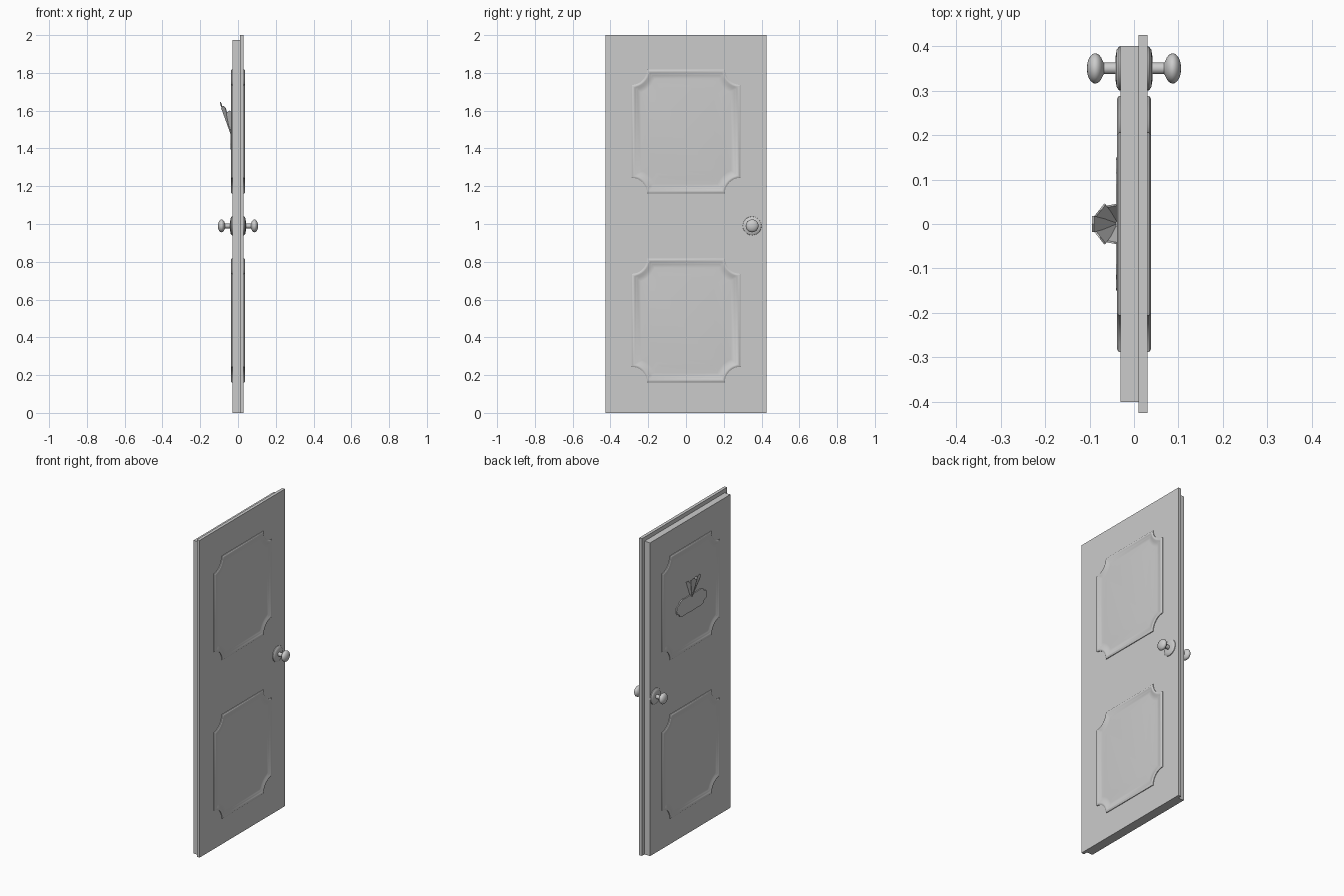
import bpy, bmesh, math
from mathutils import Vector

if "Cube" in bpy.data.objects:
    bpy.data.objects.remove(bpy.data.objects["Cube"])


def finish(bm, name, smooth=False):
    bmesh.ops.recalc_face_normals(bm, faces=bm.faces[:])
    me = bpy.data.meshes.new(name)
    bm.to_mesh(me)
    bm.free()
    ob = bpy.data.objects.new(name, me)
    bpy.context.collection.objects.link(ob)
    if smooth:
        bpy.ops.object.select_all(action='DESELECT')
        ob.select_set(True)
        bpy.context.view_layer.objects.active = ob
        bpy.ops.object.shade_smooth_by_angle(angle=math.radians(35))
    return ob


def box(name, lo, hi):
    bm = bmesh.new()
    bmesh.ops.create_cube(bm, size=1)
    for v in bm.verts:
        v.co = Vector([a + (c + 0.5) * (b - a) for a, b, c in zip(lo, hi, v.co)])
    return finish(bm, name)


def loft(bm, rings, caps=True):
    """Join closed rings of points into a skin."""
    loops = [[bm.verts.new(p) for p in ring] for ring in rings]
    n = len(loops[0])
    for a, b in zip(loops, loops[1:]):
        for i in range(n):
            bm.faces.new((a[i], a[(i + 1) % n], b[(i + 1) % n], b[i]))
    if caps:
        bm.faces.new(loops[0])
        bm.faces.new(loops[-1])


def scooped_outline(hw, hh, r, d, steps=8):
    """Rectangle with scooped corners, inset by d."""
    pts = []
    a0 = math.asin(d / (r + d))
    for sy, sz in ((1, 1), (-1, 1), (-1, -1), (1, -1)):
        arc = []
        for i in range(steps + 1):
            a = a0 + (math.pi / 2 - 2 * a0) * i / steps
            arc.append((sy * (hw - (r + d) * math.sin(a)),
                        sz * (hh - (r + d) * math.cos(a))))
        pts += arc if sy * sz > 0 else arc[::-1]
    return pts


# Door leaf and the wider rebate slab
box("door_leaf", (-0.03, -0.40, 0), (0.01, 0.40, 1.975))
box("door_rebate", (0.01, -0.425, 0), (0.03, 0.425, 2.0))

# Moulded panels: (inset, height) steps from the outer edge to the raised field
STEPS = [(0, -0.003), (0, 0.004), (0.006, 0.008), (0.013, 0.008), (0.018, 0.005),
         (0.026, 0.004), (0.032, 0.001), (0.05, 0.001), (0.09, 0.004)]
for side, label in ((1, "inner"), (-1, "outer")):
    for zc, level in ((0.49, "lower"), (1.49, "upper")):
        bm = bmesh.new()
        loft(bm, [[(side * (0.03 + h), y, zc + z)
                   for y, z in scooped_outline(0.288, 0.328, 0.082, d)]
                  for d, h in STEPS])
        finish(bm, f"{level}_panel_{label}", True)

# Turned knobs with rosette: (distance from centre, radius)
KNOB = [(0.028, 0.05), (0.034, 0.049), (0.039, 0.042), (0.041, 0.03), (0.042, 0.013),
        (0.068, 0.013)]
KNOB += [(0.087 - 0.019 * math.cos(a), 0.034 * math.sin(a))
         for a in (math.radians(t) for t in range(30, 180, 14))]
for side, label in ((1, "inner"), (-1, "outer")):
    bm = bmesh.new()
    loft(bm, [[(side * x, 0.35 + r * math.cos(math.tau * i / 28),
                0.99 + r * math.sin(math.tau * i / 28)) for i in range(28)]
              for x, r in KNOB])
    finish(bm, f"door_knob_{label}", True)

# Wavy-edged plaque on the upper panel
half = [(0.0, 0.053), (0.05, 0.05), (0.09, 0.053), (0.115, 0.045), (0.125, 0.03),
        (0.145, 0.022), (0.15, 0.0)]
top = [(-y, z) for y, z in half[::-1]] + half[1:]
outline = top + [(y, -z) for y, z in top[-2:0:-1]]
bm = bmesh.new()
loft(bm, [[(x, y, 1.448 + z) for y, z in outline] for x in (-0.03, -0.04)])
finish(bm, "plaque")

# Fan of blades leaning out above the plaque
base = Vector((-0.037, 0, 1.475))
for i, (deg, reach, zt) in enumerate(((-80, 0.045, 1.60), (-38, 0.052, 1.625), (0, 0.057, 1.645),
                                      (38, 0.052, 1.625), (80, 0.045, 1.60))):
    a = math.radians(deg)
    out = Vector((-math.cos(a), math.sin(a), 0))
    tan = Vector((math.sin(a), math.cos(a), 0))
    tip = base + out * reach + Vector((0, 0, zt - base.z))
    thick = out * 0.004
    rings = []
    for t in (0, 1):
        o = thick * t
        rings.append([base - tan * 0.003 - o, base + tan * 0.003 - o,
                      tip + tan * 0.018 - o - Vector((0, 0, 0.012)), tip - o,
                      tip - tan * 0.018 - o - Vector((0, 0, 0.012))])
    bm = bmesh.new()
    loft(bm, rings)
    finish(bm, f"fan_blade_{i + 1}")
